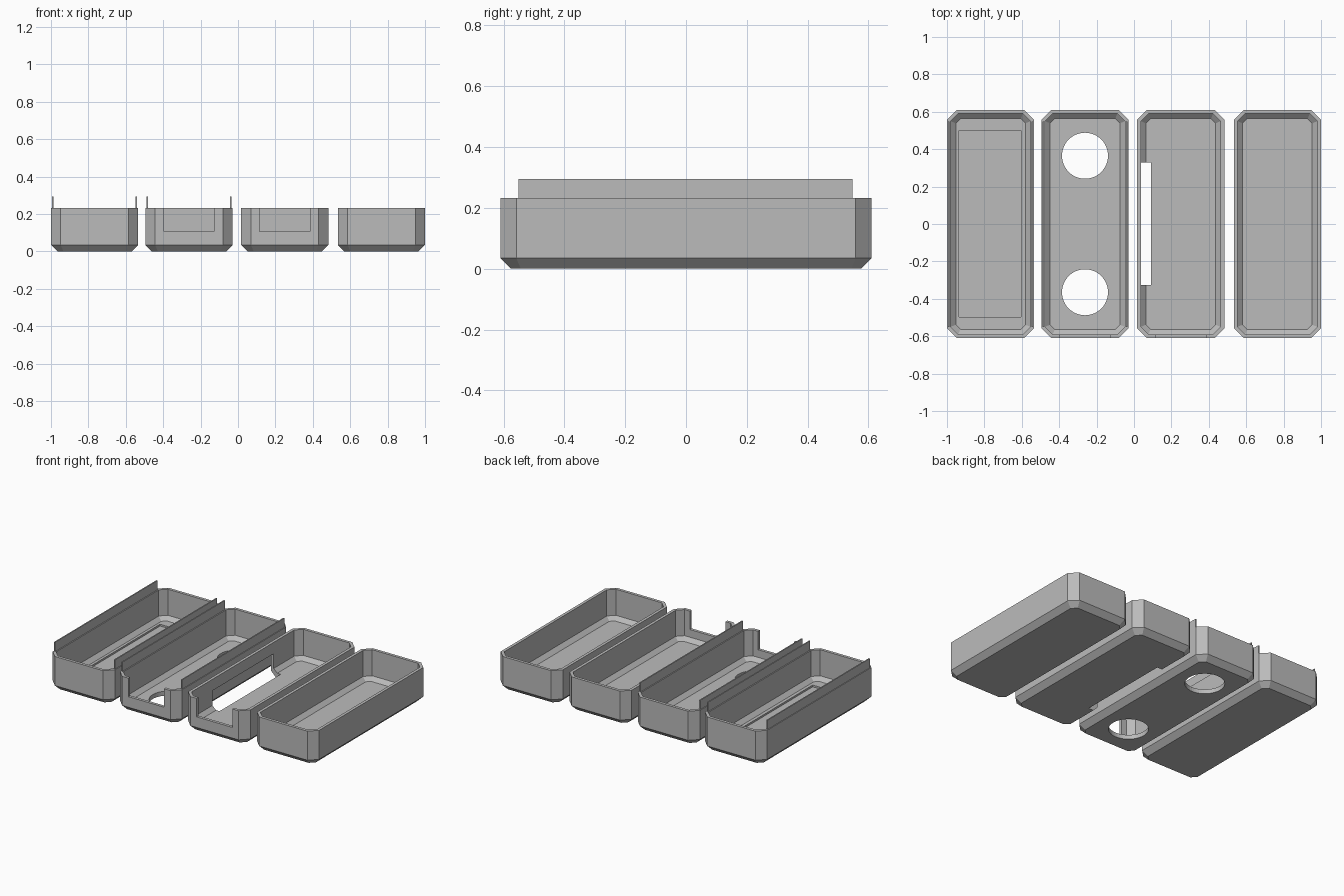
import bpy, bmesh, math

if "Cube" in bpy.data.objects:
    bpy.data.objects.remove(bpy.data.objects["Cube"])

W, L, H = 0.466, 1.22, 0.232      # tray width, length, height
WALL, FLOOR = 0.02, 0.03
CENTRES = [-0.767, -0.262, 0.25, 0.767]

grey = bpy.data.materials.new("plain_grey")
grey.diffuse_color = (0.5, 0.5, 0.5, 1)
grey.use_nodes = True
grey.node_tree.nodes["Principled BSDF"].inputs["Base Color"].default_value = grey.diffuse_color


def finish(bm, name):
    bmesh.ops.recalc_face_normals(bm, faces=bm.faces)
    me = bpy.data.meshes.new(name)
    bm.to_mesh(me)
    bm.free()
    me.materials.append(grey)
    ob = bpy.data.objects.new(name, me)
    bpy.context.collection.objects.link(ob)
    return ob


def octagon(bm, cx, inset, z):
    hx, hy = W / 2 - inset, L / 2 - inset
    c = 0.052 - 0.586 * inset
    pts = [(hx, -hy + c), (hx, hy - c), (hx - c, hy), (-hx + c, hy),
           (-hx, hy - c), (-hx, -hy + c), (-hx + c, -hy), (hx - c, -hy)]
    return [bm.verts.new((cx + x, y, z)) for x, y in pts]


def tray(name, cx):
    # closed shell: outer bottom, outer wall, rim, inner wall, inner floor
    bm = bmesh.new()
    rings = [octagon(bm, cx, i, z) for i, z in (
        (0.035, 0), (0, 0.035), (0, H), (WALL, H),
        (WALL, FLOOR + 0.025), (WALL + 0.027, FLOOR))]
    for a, b in zip(rings, rings[1:]):
        for i in range(8):
            j = (i + 1) % 8
            bm.faces.new((a[i], a[j], b[j], b[i]))
    bm.faces.new(rings[0])
    bm.faces.new(rings[-1])
    return finish(bm, name)


def box(name, x0, x1, y0, y1, z0, z1):
    bm = bmesh.new()
    bmesh.ops.create_cube(bm, size=1)
    for v in bm.verts:
        v.co = ((x0 + x1) / 2 + v.co.x * (x1 - x0),
                (y0 + y1) / 2 + v.co.y * (y1 - y0),
                (z0 + z1) / 2 + v.co.z * (z1 - z0))
    return finish(bm, name)


def drum(name, x, y, r):
    bm = bmesh.new()
    bmesh.ops.create_cone(bm, cap_ends=True, segments=48, radius1=r, radius2=r, depth=0.2)
    bmesh.ops.translate(bm, verts=bm.verts, vec=(x, y, 0))
    return finish(bm, name)


def cut(ob, cutter):
    m = ob.modifiers.new("cut", 'BOOLEAN')
    m.operation, m.solver, m.object = 'DIFFERENCE', 'EXACT', cutter
    bpy.context.view_layer.objects.active = ob
    bpy.ops.object.modifier_apply(modifier=m.name)
    bpy.data.objects.remove(cutter)


recess_tray, hole_tray, slot_tray, plain_tray = [
    tray(n, c) for n, c in zip(
        ("recess_tray", "hole_tray", "slot_tray", "plain_tray"), CENTRES)]

# shallow rectangular recess in the first floor
cut(recess_tray, box("cutter", -0.935, -0.603, -0.497, 0.5, 0.018, 0.1))

# two round holes in the second floor
for s in (-1, 1):
    cut(hole_tray, drum("cutter", CENTRES[1], s * 0.365, 0.123))

# front notches in the two middle trays
for ob, c in ((hole_tray, CENTRES[1]), (slot_tray, CENTRES[2])):
    cut(ob, box("cutter", c - 0.134, c + 0.134, -0.7, -0.58, 0.107, 0.4))

# long slot through the side wall and floor of the third tray
cut(slot_tray, box("cutter", -0.01, 0.09, -0.327, 0.33, -0.1, 0.155))

# thin upright tongues along the long walls of the first two trays
for n, c in (("recess_tray", CENTRES[0]), ("hole_tray", CENTRES[1])):
    for side, s in (("left", -1), ("right", 1)):
        a, b = sorted((c + s * (W / 2 - 0.005), c + s * (W / 2 - 0.013)))
        box(n + "_tongue_" + side, a, b, -0.55, 0.547, H - 0.005, 0.295)
